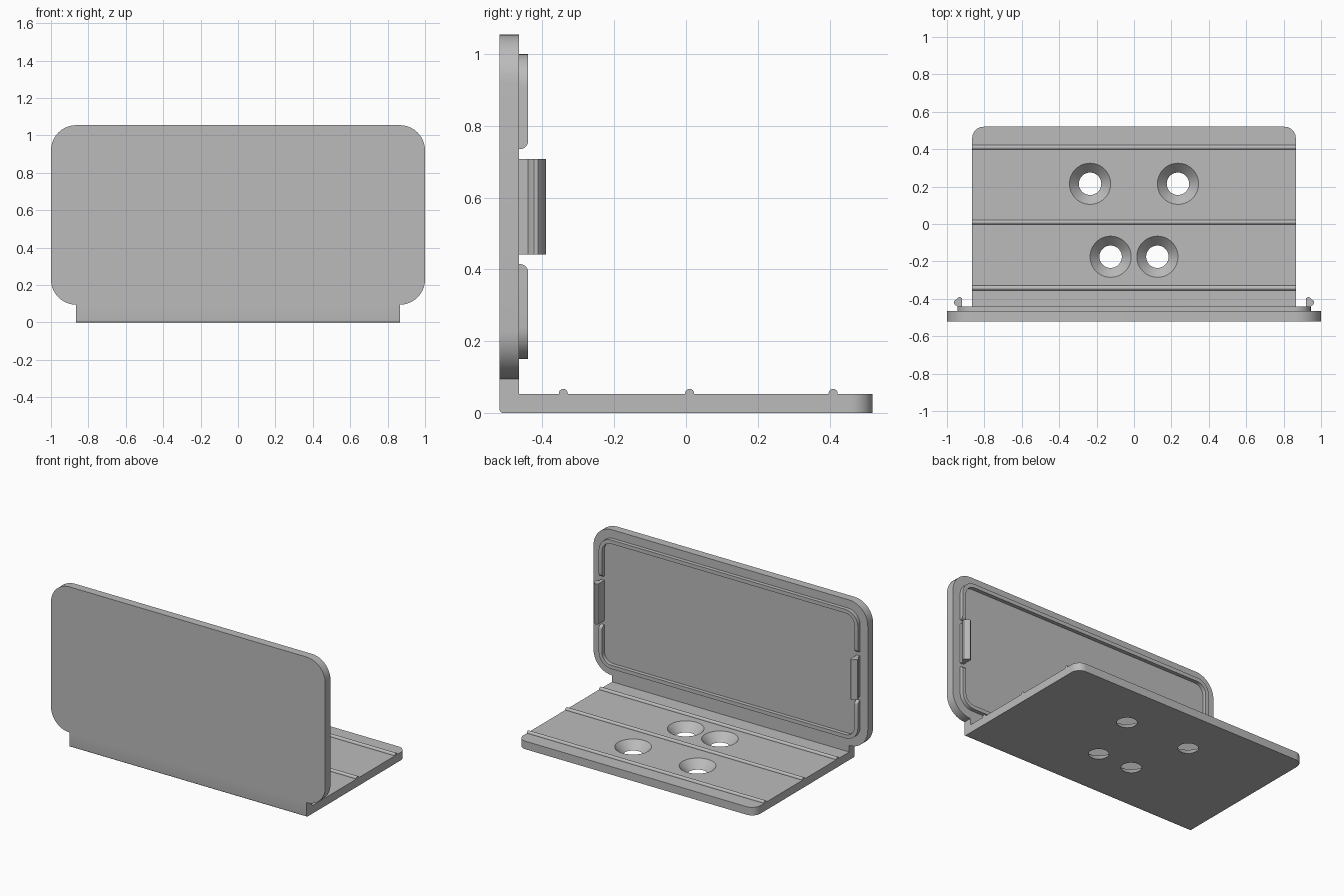
import bpy, bmesh
from math import sin, cos, pi
from mathutils import Vector

if "Cube" in bpy.data.objects:
    bpy.data.objects.remove(bpy.data.objects["Cube"])

grey = bpy.data.materials.new("plain grey")
grey.use_nodes = True
grey.diffuse_color = (0.5, 0.5, 0.5, 1)
grey.node_tree.nodes["Principled BSDF"].inputs["Base Color"].default_value = (0.5, 0.5, 0.5, 1)

FRONT, WALL_BACK, BACK = -0.52, -0.465, 0.52
WALL_LOW, WALL_TOP = 0.095, 1.055
FOOT, BASE_TOP = 0.865, 0.053


def arc(cx, cy, r, start, end, n=10):
    return [(cx + r * cos(start + (end - start) * i / n),
             cy + r * sin(start + (end - start) * i / n)) for i in range(n + 1)]


def mirrored(half):
    """Close an outline by mirroring its right half across the middle."""
    return half + [(-x, y) for x, y in reversed(half)]


def prism(name, outline, axis, low, high, bevel=None, width=0.01):
    """Extrude a 2D outline along an axis; optionally round the edges a rule picks."""
    def place(a, b, c):
        return {"x": (c, a, b), "y": (a, c, b), "z": (a, b, c)}[axis]
    bm = bmesh.new()
    face = bm.faces.new([bm.verts.new(place(a, b, low)) for a, b in outline])
    moved = bmesh.ops.extrude_face_region(bm, geom=[face], use_keep_orig=True)["geom"]
    shift = Vector(place(0, 0, high - low))
    bmesh.ops.translate(bm, vec=shift, verts=[v for v in moved if isinstance(v, bmesh.types.BMVert)])
    bmesh.ops.recalc_face_normals(bm, faces=bm.faces)
    if bevel:
        edges = [e for e in bm.edges if all(bevel(v.co) for v in e.verts)]
        bmesh.ops.bevel(bm, geom=edges, offset=width, segments=5, profile=0.5, affect="EDGES")
    mesh = bpy.data.meshes.new(name)
    bm.to_mesh(mesh)
    bm.free()
    mesh.materials.append(grey)
    ob = bpy.data.objects.new(name, mesh)
    bpy.context.collection.objects.link(ob)
    return ob


def smooth(ob):
    bpy.ops.object.select_all(action="DESELECT")
    ob.select_set(True)
    bpy.context.view_layer.objects.active = ob
    bpy.ops.object.shade_smooth_by_angle()


parts = []

# Upright plate with rounded corners and a narrower foot
r = 1 - FOOT
half = ([(FOOT, 0)] + arc(FOOT, WALL_LOW + r, r, -pi / 2, 0)
        + arc(FOOT, WALL_TOP - r, r, 0, pi / 2))
parts.append(prism("upright_plate", mirrored(half), "y", FRONT, WALL_BACK,
                   lambda c: c.z < 0.001 and c.y < FRONT + 0.001))

# Base plate with rounded rear corners
half = [(FOOT, WALL_BACK)] + arc(FOOT - 0.06, BACK - 0.06, 0.06, 0, pi / 2)
base = prism("base_plate", mirrored(half), "z", 0, BASE_TOP)
parts.append(base)

# Countersunk screw holes
for x, y in ((0.235, 0.215), (-0.235, 0.215), (0.125, -0.175), (-0.125, -0.175)):
    bpy.ops.mesh.primitive_cone_add(vertices=48, radius1=0.05, radius2=0.12,
                                    depth=0.074, location=(x, y, 0.0265))
    cutter = bpy.context.object
    cutter.name = "hole_cutter"
    cutter.hide_render = True
    cutter.data.materials.append(grey)
    mod = base.modifiers.new("screw hole", "BOOLEAN")
    mod.object = cutter
    mod.solver = "EXACT"
    bpy.context.view_layer.objects.active = base
    bpy.ops.object.modifier_apply(modifier=mod.name)
    bpy.data.objects.remove(cutter)

# Rounded ridges across the base
for i, y in enumerate((-0.342, 0.01, 0.41)):
    outline = [(y - 0.0125, BASE_TOP - 0.005), (y + 0.0125, BASE_TOP - 0.005)]
    outline += arc(y, BASE_TOP + 0.0015, 0.0125, 0, pi, 8)
    parts.append(prism(f"base_ridge_{i + 1}", outline, "x", -FOOT, FOOT))

# Raised rim in two halves, with gaps at the sides and rounded ends
MID, GAP, RIM_X, RIM_H, THICK, RAD = 0.575, 0.16, 0.945, 0.425, 0.025, 0.09
for name, s in (("upper_rim", 1), ("lower_rim", -1)):
    end = MID + s * GAP
    cx, cz = RIM_X - RAD, MID + s * (RIM_H - RAD)
    outer = [(RIM_X, end)] + arc(cx, cz, RAD, 0, s * pi / 2)
    inner = [(RIM_X - THICK, end)] + arc(cx, cz, RAD - THICK, 0, s * pi / 2)
    outline = mirrored(outer) + list(reversed(mirrored(inner)))
    parts.append(prism(name, outline, "y", WALL_BACK, WALL_BACK + 0.025,
                       lambda c: abs(c.z - end) < 0.001 and c.y > WALL_BACK + 0.02, 0.023))

# Snap clips in the side gaps, hooked outwards
clip = [(0.92, WALL_BACK), (0.945, WALL_BACK), (0.945, -0.441), (0.957, -0.432),
        (0.962, -0.424), (0.961, -0.412), (0.937, -0.392), (0.93, -0.39), (0.92, -0.397)]
for name, s in (("left_clip", 1), ("right_clip", -1)):
    parts.append(prism(name, [(s * x, y) for x, y in clip], "z", 0.442, 0.708))

for ob in parts:
    smooth(ob)
